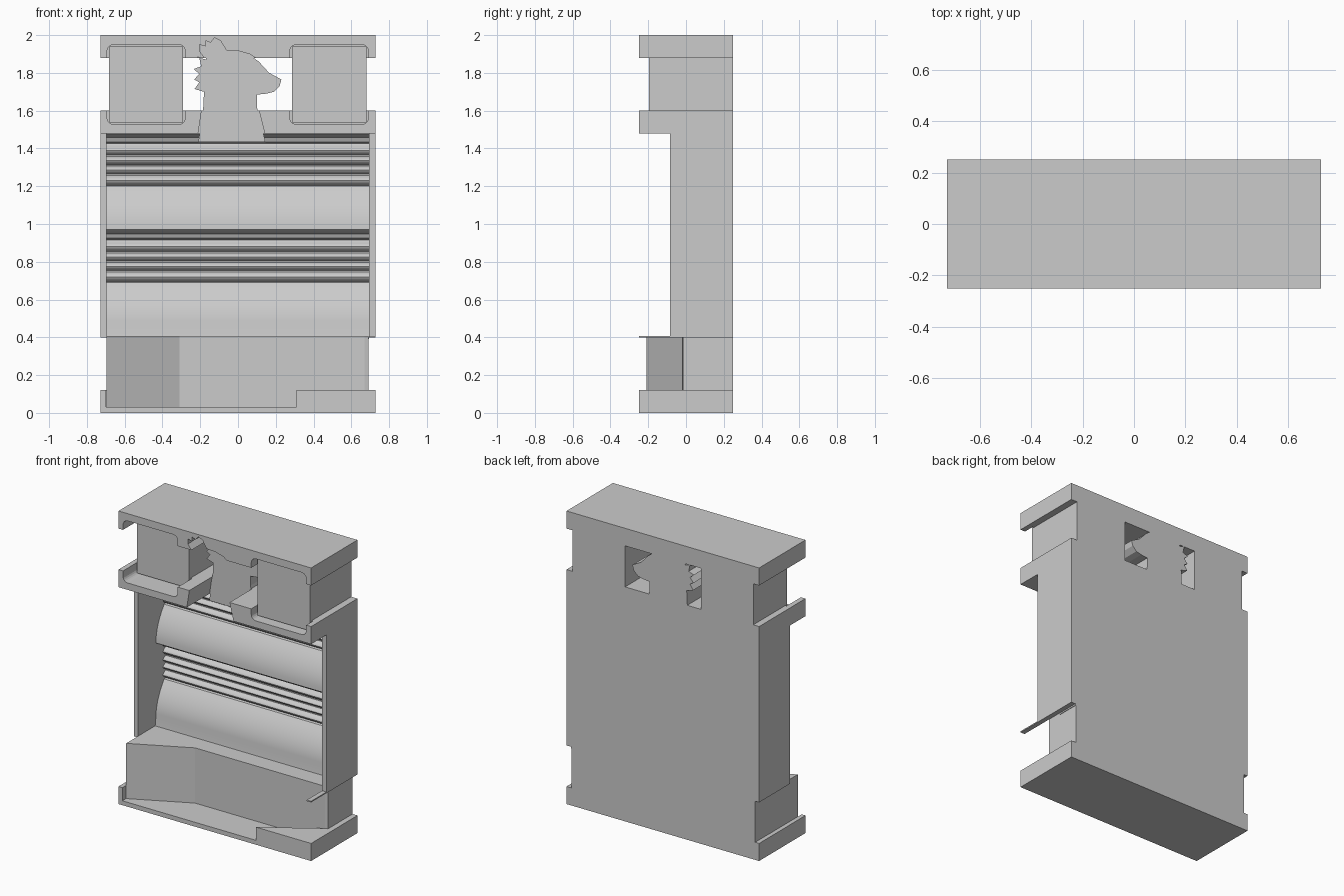
import bpy, bmesh, math

old = bpy.data.objects.get("Cube")
if old:
    bpy.data.objects.remove(old, do_unlink=True)

grey = bpy.data.materials.new("plain_grey")
grey.use_nodes = True
GREY = (0.6, 0.6, 0.6, 1)
grey.diffuse_color = GREY
grey.node_tree.nodes["Principled BSDF"].inputs["Base Color"].default_value = GREY

SIDE, BACK, FRONT = 0.727, 0.25, -0.25


def prism(name, outline, axis, low, high):
    """Extrude a closed 2D outline along one axis."""
    place = {"x": lambda a, b, t: (t, a, b),
             "y": lambda a, b, t: (a, t, b),
             "z": lambda a, b, t: (a, b, t)}[axis]
    bm = bmesh.new()
    rings = [[bm.verts.new(place(a, b, t)) for a, b in outline] for t in (low, high)]
    count = len(outline)
    for i in range(count):
        j = (i + 1) % count
        bm.faces.new((rings[0][i], rings[0][j], rings[1][j], rings[1][i]))
    bm.faces.new(rings[0][::-1])
    bm.faces.new(rings[1])
    bmesh.ops.recalc_face_normals(bm, faces=bm.faces)
    mesh = bpy.data.meshes.new(name)
    bm.to_mesh(mesh)
    bm.free()
    mesh.materials.append(grey)
    obj = bpy.data.objects.new(name, mesh)
    bpy.context.collection.objects.link(obj)
    return obj


def box(name, x0, x1, y0, y1, z0, z1):
    return prism(name, [(x0, y0), (x1, y0), (x1, y1), (x0, y1)], "z", z0, z1)


def cut(target, cutters):
    """Subtract the cutters and keep the resulting mesh."""
    for cutter in cutters:
        mod = target.modifiers.new("cut", "BOOLEAN")
        mod.operation = "DIFFERENCE"
        mod.solver = "EXACT"
        mod.object = cutter
    graph = bpy.context.evaluated_depsgraph_get()
    mesh = bpy.data.meshes.new_from_object(target.evaluated_get(graph))
    target.modifiers.clear()
    target.data = mesh


def rounded(x0, x1, z0, z1, r):
    points = []
    corners = [(x1 - r, z1 - r), (x0 + r, z1 - r), (x0 + r, z0 + r), (x1 - r, z0 + r)]
    for k, (cx, cz) in enumerate(corners):
        for s in range(6):
            a = math.pi / 2 * (k + s / 5)
            points.append((cx + r * math.cos(a), cz + r * math.sin(a)))
    return points


# Horizontal slabs
top_slab = box("top_slab", -SIDE, SIDE, FRONT, BACK, 1.88, 2.0)
ledge = box("middle_ledge", -SIDE, SIDE, FRONT, BACK, 1.48, 1.60)
bottom_slab = box("bottom_slab", -SIDE, SIDE, FRONT, BACK, 0, 0.12)

# Crested bird head, standing between the two square blocks
head = [(-0.21, 1.435), (-0.185, 1.6), (-0.18, 1.7), (-0.23, 1.715), (-0.205, 1.75),
        (-0.232, 1.765), (-0.205, 1.795), (-0.235, 1.82), (-0.195, 1.835),
        (-0.205, 1.88), (-0.165, 1.87), (-0.195, 1.91), (-0.195, 1.945),
        (-0.165, 1.935), (-0.165, 1.965), (-0.14, 1.955), (-0.12, 1.98),
        (-0.09, 1.965), (-0.06, 1.915), (0, 1.912), (0.06, 1.895), (0.11, 1.86),
        (0.165, 1.8), (0.23, 1.765), (0.22, 1.73), (0.19, 1.70), (0.15, 1.69),
        (0.1, 1.685), (0.1, 1.62), (0.145, 1.435)]
HEAD_Y = -0.01
prism("bird_head", head, "y", HEAD_Y, BACK)
grown = [(-0.03 + (x + 0.03) * 1.05, 1.7 + (z - 1.7) * 1.02) for x, z in head]
cutters = [prism("head_cutter", grown, "y", -0.4, HEAD_Y + 0.005)]

# Square blocks in rounded pockets, the left-hand one set further back
for name, x0, x1, y in (("right_block", -0.683, -0.29, -0.115),
                        ("left_block", 0.285, 0.68, -0.195)):
    box(name, x0, x1, y, BACK, 1.537, 1.94)
    pocket = rounded(x0 - 0.01, x1 + 0.01, 1.527, 1.95, 0.035)
    cutters.append(prism(name + "_cutter", pocket, "y", -0.4, y + 0.02))
cut(top_slab, cutters)
cut(ledge, cutters)

# Recess in the bottom slab with a slanted end
floor = [(-0.698, -0.4), (0.06, -0.4), (0.31, FRONT), (0.67, -0.02), (0.6, 0.1), (-0.698, 0.1)]
recess = prism("recess_cutter", floor, "z", 0.03, 0.3)
cut(bottom_slab, [recess])
for helper in cutters + [recess]:
    bpy.data.objects.remove(helper, do_unlink=True)

# Angled base block
base = [(-0.697, -0.21), (-0.31, -0.02), (0.67, -0.02), (0.69, -0.015), (0.69, BACK), (-0.697, BACK)]
prism("angled_base", base, "z", 0.03, 0.407)

# Side walls and the thin strip on one of them
for name, x0, x1 in (("right_wall", -SIDE, -0.697), ("left_wall", 0.694, SIDE)):
    box(name, x0, x1, -0.085, BACK, 0.4, 1.5)
box("thin_strip", 0.694, SIDE, FRONT, -0.08, 0.4, 0.408)

# Moulded panel: bulging boards separated by rows of round beads
profile = [(BACK, 0.39), (0.1, 0.39)]
for start in (0.46, 0.97):
    for s in range(9):
        t = s / 8
        profile.append((0.11 + 0.09 * t ** 2, start + 0.23 * t))
    edges = (0.23, 0.29, 0.34, 0.39, 0.45)
    for a, b in zip(edges, edges[1:]):
        for s in range(7):
            t = (s + 0.5) / 7
            profile.append((0.222 - 0.035 * math.sin(math.pi * t), start + a + (b - a) * t))
    profile += [(0.22, start + 0.455), (0.18, start + 0.465), (0.17, start + 0.488),
                (0.135, start + 0.495), (0.12, start + 0.503)]
profile += [(0.11, 1.5), (BACK, 1.5)]
panel = prism("moulded_panel", profile, "x", -0.697, 0.694)
bpy.ops.object.select_all(action="DESELECT")
panel.select_set(True)
bpy.context.view_layer.objects.active = panel
bpy.ops.object.shade_smooth_by_angle(angle=math.radians(30))
